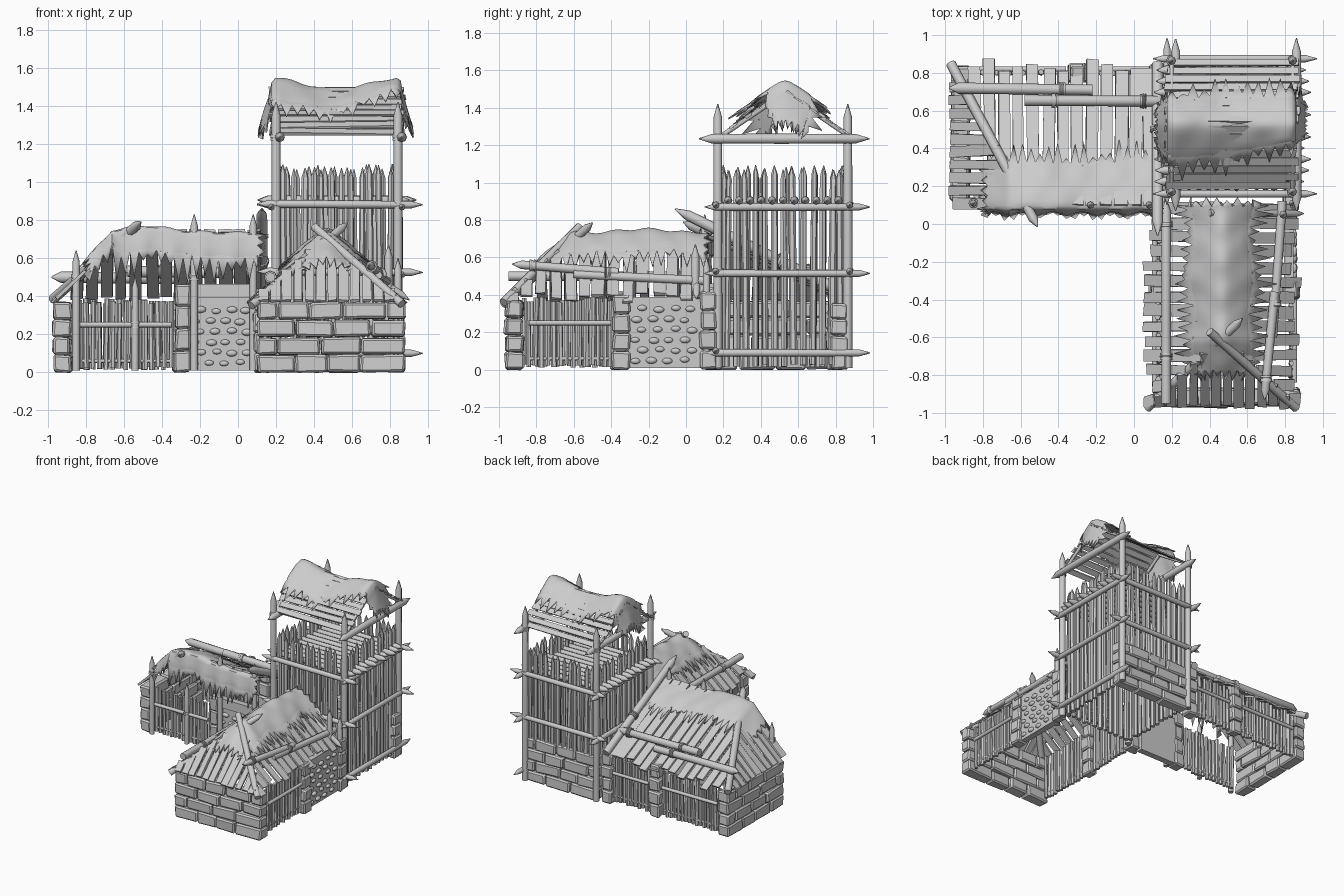
import bpy, bmesh, math, random
from mathutils import Vector as V, Matrix as M

if "Cube" in bpy.data.objects:
    bpy.data.objects.remove(bpy.data.objects["Cube"])
random.seed(4)
rnd = random.uniform

def finish(name, bm, smooth=True, bevel=0, solid=0):
    bmesh.ops.recalc_face_normals(bm, faces=bm.faces[:])
    me = bpy.data.meshes.new(name)
    bm.to_mesh(me); bm.free()
    ob = bpy.data.objects.new(name, me)
    bpy.context.collection.objects.link(ob)
    if smooth:
        bpy.context.view_layer.objects.active = ob
        bpy.ops.object.select_all(action='DESELECT')
        ob.select_set(True)
        bpy.ops.object.shade_smooth_by_angle(angle=math.radians(50))
    if bevel:
        m = ob.modifiers.new('bevel', 'BEVEL'); m.width = bevel; m.segments = 1
    if solid:
        m = ob.modifiers.new('solid', 'SOLIDIFY'); m.thickness = solid; m.offset = 0
    return ob

def log(bm, p, q, r, tip0=0.0, tip1=0.06, n=8):
    """Round timber from p to q, sharpened over tip0 / tip1."""
    p, q = V(p), V(q)
    L = (q - p).length
    rot = (q - p).to_track_quat('Z', 'Y').to_matrix()
    prof = ([(0, r * .12), (tip0, r)] if tip0 else [(0, r)]) + [(L / 2, r * rnd(.93, 1.07))]
    prof += [(L - tip1, r * .95), (L, r * .12)] if tip1 else [(L, r * .95)]
    rings = [[bm.verts.new(p + rot @ V((R * math.cos(math.tau * k / n), R * math.sin(math.tau * k / n), z)))
              for k in range(n)] for z, R in prof]
    for a, b in zip(rings, rings[1:]):
        for k in range(n):
            bm.faces.new((a[k], a[(k + 1) % n], b[(k + 1) % n], b[k]))
    bm.faces.new(rings[0]); bm.faces.new(rings[-1])

def wrap(bm, p, d, r):
    """Rope binding: three rings around a timber at p along d."""
    d = V(d).normalized()
    for i in (-1, 0, 1):
        c = V(p) + d * i * .012
        log(bm, c - d * .005, c + d * .005, r, 0, 0)

def box(bm, c, ax, ay, az, jit=0.0):
    """Box at c with full edge vectors ax, ay, az."""
    m = M((ax, ay, az)).transposed().to_4x4()
    m.translation = V(c)
    for v in bmesh.ops.create_cube(bm, size=1, matrix=m)['verts']:
        v.co += V((rnd(-jit, jit), rnd(-jit, jit), rnd(-jit, jit)))

def plank(bm, p, q, side, w, t=.014):
    p, q, s = V(p), V(q), V(side).normalized()
    box(bm, (p + q) / 2, q - p, s * w, (q - p).cross(s).normalized() * t, .004)

def bricks(bm, a, b, h=.37, rows=4, t=.09):
    """Staggered stone courses from a to b on plan."""
    a, b = V((*a, 0)), V((*b, 0))
    L = (b - a).length; d = (b - a) / L; nrm = d.cross(V((0, 0, 1)))
    for k in range(rows):
        x = 0
        first = .11 if k % 2 else .2
        while x < L - .01:
            w = first if x == 0 else rnd(.16, .23)
            if L - x - w < .08: w = L - x
            box(bm, a + d * (x + w / 2) + V((0, 0, h / rows * (k + .5))) + nrm * rnd(-.006, .006),
                d * (w - .006), nrm * t * rnd(.92, 1.1), V((0, 0, h / rows - .004)), .006)
            x += w

def column(bm, x, y, h=.4, sx=.09, sy=.09, rows=4):
    for k in range(rows):
        box(bm, (x, y, h / rows * (k + .5)), V((sx * rnd(.85, 1.15), 0, 0)), V((0, sy * rnd(.85, 1.15), 0)),
            V((0, 0, h / rows - .004)), .006)

def fence(bm, a, b, z0, z1, step, r, tip, rail=None, out=(0, 0), lean=.006):
    """Row of upright stakes from a to b, with an optional rail."""
    a, b = V((*a, 0)), V((*b, 0))
    n = round((b - a).length / step)
    for i in range(n + 1):
        p = a.lerp(b, i / n)
        j = V((rnd(-lean, lean), rnd(-lean, lean), 0))
        log(bm, p + V((0, 0, z0 + rnd(-.008, .008))), p + j + V((0, 0, z1 + rnd(-.015, .015))), r * rnd(.85, 1.15), 0, tip, 6)
    if rail:
        o = V((*out, rail)); log(bm, a + o, b + o, .014, 0, 0)

def hide(name, fn, nu=36, nv=16):
    """Draped skin fn(u, v), u 0..1, v -1..1, with torn edges."""
    bm = bmesh.new(); g = []
    for i in range(nu + 1):
        row = []
        for j in range(nv + 1):
            u, v = i / nu, -1 + 2 * j / nv
            if j in (0, nv): v *= rnd(.92, 1.35) if i % 2 else rnd(.76, .9)
            elif j in (1, nv - 1): v *= .85
            if i in (0, nu): u += (rnd(0, .035) if j % 2 else -.03) * (1 if i else -1)
            p = fn(u, v)
            row.append(bm.verts.new(p + V((0, 0, .006 * math.sin(u * 31) * math.cos(v * 5)))))
        g.append(row)
    for i in range(nu):
        for j in range(nv):
            bm.faces.new((g[i][j], g[i + 1][j], g[i + 1][j + 1], g[i][j + 1]))
    finish(name, bm, True, 0, .008)

X0, X1, Y0, Y1 = .2, .84, .17, .865
# Tower frame: corner posts, rails, top beams, rafters
bm = bmesh.new()
for x in (X0, X1):
    for y in (Y0, Y1):
        log(bm, (x, y, .01), (x, y, 1.42), .024, 0, .07)
    log(bm, (x + .02, .07, 1.235), (x + .02, .98, 1.235), .026, .07, .07)
    for y in (.19, .87):
        log(bm, (x, y, 1.25), (x, .53, 1.48), .013, 0, 0)
for z in (.1, .525, .88):
    log(bm, (.1, Y0 - .01, z + .005), (.97, Y0 - .01, z), .02, .06, .06)
    log(bm, (X1 + .02, .1, z - .01), (X1 + .02, .985, z - .01), .02, .06, .06)
    if z > .2:
        log(bm, (.1, Y1 + .01, z), (.97, Y1 + .01, z), .02, .06, .06)
        log(bm, (X0 - .025, .1, z - .01), (X0 - .025, .985, z - .01), .02, .06, .06)
finish('tower_frame', bm)

# Tower palisade and floor logs
bm = bmesh.new()
fence(bm, (.24, .195), (.80, .195), .02, 1.08, .052, .018, .05, lean=.012)
fence(bm, (.82, .22), (.82, .83), .02, 1.08, .052, .018, .05, lean=.012)
fence(bm, (.265, .84), (.815, .84), .3, 1.08, .052, .018, .05, lean=.012)
fence(bm, (.215, .22), (.215, .83), .02, 1.08, .052, .018, .05, lean=.012)
finish('tower_palisade', bm)
bm = bmesh.new()
for i in range(11):
    y = .225 + i * .059
    log(bm, (.1 + rnd(0, .02), y, .905), (.92 + rnd(-.02, .02), y, .905), .023, .05, .05)
finish('tower_floor', bm)

# Tower roof boards and skin
bm = bmesh.new()
for s in (-1, 1):
    for k in range(8):
        y, z = .53 + s * (.325 - k * .043), 1.265 + k * .031
        plank(bm, (.175 + rnd(-.015, .015), y, z), (.865 + rnd(-.015, .015), y, z + rnd(-.005, .005)), (0, 1, -s * .72), .041, .013)
finish('tower_roof_boards', bm, False)
def tower_skin(u, v):
    t = (u - .5) * 1.04
    over = max(0, abs(t) - .33)
    x = .515 + math.copysign(min(abs(t), .33) + over * .35, t)
    half = (.175 + .06 * math.sin(u * 4.2 + .6) if v < 0 else .16 + .04 * u) * (1 - over * 2)
    dy = v * half
    z = 1.515 - .03 * math.cos((u - .5) * 9) * (abs(u - .5) < .36) - .72 * (math.hypot(dy, .03) - .03) - over * 1.1
    return V((x, .53 + dy, z))
hide('tower_roof_skin', tower_skin)

# Stone: end walls, tower base, columns
bm = bmesh.new()
bricks(bm, (.1, -.92), (.88, -.92))
bricks(bm, (-.92, .84), (-.92, .12))
bricks(bm, (.87, .82), (.2, .82), .36)
for p in [(-.29, .14, .46), (.13, .13, .44), (-.3, .8, .42), (.83, -.345, .4), (.83, .12, .42), (.13, -.36, .42), (.13, .8, .4)]:
    column(bm, *p)
finish('stone_walls', bm, False, .011)

# Rendered wall panels with set cobbles
bm = bmesh.new()
box(bm, (-.09, .15, .2), V((.33, 0, 0)), V((0, .05, 0)), V((0, 0, .38)))
box(bm, (.82, -.11, .2), V((.05, 0, 0)), V((0, .4, 0)), V((0, 0, .38)))
box(bm, (-.09, .13, .425), V((.34, 0, 0)), V((0, .06, 0)), V((0, 0, .07)), .006)
finish('rendered_walls', bm, False)
bm = bmesh.new()
for k in range(6):
    for i in range(4):
        s, z = i * .088 + (k % 2) * .035 + rnd(-.008, .008), .05 + k * .055 + rnd(-.006, .006)
        for c, sc in (((-.225 + s * .9, .122, z), (.028, .016, .017)), ((.848, -.265 + s * .98, z), (.016, .028, .017))):
            m = M.Translation(c) @ M.Diagonal((*sc, 1))
            bmesh.ops.create_icosphere(bm, subdivisions=2, radius=rnd(.85, 1.1), matrix=m)
finish('cobbles', bm)

# Low stick fences of both wings
bm = bmesh.new()
for a, b, o in [((-.83, .14), (-.35, .14), (0, -.02)), ((-.86, .8), (-.36, .8), (0, .02)), ((-.24, .8), (.16, .8), (0, .02)),
                ((.83, -.84), (.83, -.4), (.02, 0)), ((.13, -.86), (.13, -.42), (-.02, 0)), ((.13, -.3), (.13, .08), (-.02, 0))]:
    fence(bm, a, b, .02, .375, .034, .015, 0, .25, o)
    log(bm, (*a, .06), (*b, .06), .01, 0, 0)
finish('stick_fences', bm)

# Left wing roof: lean-to boards plus hipped end
bm = bmesh.new()
zl = lambda y: .745 - (y - .1) * .49
for i in range(13):
    x = -.84 + i * .077
    y0 = max(.1, .1 - (x + .57) / .527)
    y1 = .84 + rnd(-.04, .04)
    plank(bm, (x, y0, zl(y0)), (x + rnd(-.012, .012), y1, zl(y1)), (1, 0, 0), rnd(.055, .07))
for i in range(11):
    y = .11 + i * .068
    xa, xb = -.97 + rnd(-.015, .02), -.57 - (y - .1) * .527
    plank(bm, (xa, y, .375 + (xa + .97) * .93), (xb, y + rnd(-.01, .01), .375 + (xb + .97) * .93), (0, 1, 0), rnd(.045, .06))
finish('left_roof_boards', bm, False)
def left_skin(u, v):
    x = -.8 + .93 * u
    top = .768 + .03 * math.exp(-((x + .48) / .15) ** 2) - 1.05 * max(0, -.66 - x) - .02 * max(0, x + .3)
    w = (v + 1) / 2
    if w < .42:                                # hanging front flap
        k = 1 - w / .42
        return V((x, .085 - .04 * k + .012 * math.sin(x * 40) * k, top - .03 - (.18 if x > -.66 else .1) * k ** 1.2))
    k = (w - .42) / .58
    return V((x, .085 + .28 * k, top - .03 * (1 - k) ** 4 - .135 * k))
hide('left_roof_skin', left_skin, 40, 18)

# Front wing roof: gable boards plus hipped end
bm = bmesh.new()
for i in range(14):
    y = -.93 + i * .078
    k = max(0, (-.6 - y) / .37)
    for s in (-1, 1):
        e = .40 + rnd(-.04, .02)
        y2 = y + rnd(-.012, .012)
        plank(bm, (.465 + s * .4 * k, y, .715 - .35 * k), (.465 + s * e, y2, .715 - .85 * e), (0, 1, 0), rnd(.048, .065))
for i in range(12):
    x = .135 + i * .06
    yt = -.6 - .37 * abs(x - .465) / .4
    yb = -.965 + rnd(-.01, .01)
    plank(bm, (x, yb, .375), (x, yt, .375 + (yt + .97) * .93), (1, 0, 0), rnd(.045, .055))
finish('front_roof_boards', bm, False)
def front_skin(u, v):
    y = -.8 + .92 * u
    over = max(0, -.61 - y)
    dx = v * (.2 + .02 * math.sin(u * 14)) * (1 - over * 1.2)
    z = .75 - .88 * (math.hypot(dx, .035) - .035) * (1 - over * 3) - over * .9 - .02 * math.sin(u * 5) ** 2
    return V((.465 + dx, y, z))
hide('front_roof_skin', front_skin, 40, 16)

# Loose roof timbers, posts and rope bindings of the wings
bm = bmesh.new()
log(bm, (-.98, .72, .5), (-.22, .71, .49), .03, .05, 0)
log(bm, (-.58, .655, .53), (.17, .65, .52), .03, 0, .05)
log(bm, (-.97, .85, .385), (-.51, -.015, .79), .027, 0, .05)
log(bm, (.125, .85, .41), (.125, -.06, .86), .03, 0, .08)
log(bm, (.17, -.95, .5), (.17, .13, .5), .026, 0, .06)
log(bm, (.785, .12, .475), (.735, -.6, .51), .024, 0, 0)
log(bm, (.745, -.36, .52), (.69, -.93, .565), .024, .0, .05)
log(bm, (.07, -.975, .35), (.575, -.5, .785), .024, 0, .05)
log(bm, (.86, -.975, .36), (.4, -.57, .765), .024, 0, 0)
log(bm, (.4, .06, .71), (.9, .055, .38), .02, 0, .05)
for x, y, h, r in [(-.85, .11, .64, .02), (-.54, .115, .5, .018), (-.23, .1, .83, .02), (.08, .1, .83, .02),
                   (.79, .05, .67, .022), (.84, .11, .6, .02), (.14, -.9, .4, .018)]:
    log(bm, (x, y, .01), (x, y, h), r, 0, .06)
finish('wing_timbers', bm)
bm = bmesh.new()
for p, d, r in [((-.38, .713, .495), (1, 0, 0), .038), ((-.42, .654, .528), (1, 0, 0), .038), ((.05, .651, .522), (1, 0, 0), .038),
                ((.17, -.7, .5), (0, 1, 0), .033), ((.17, .0, .5), (0, 1, 0), .033), ((.747, -.42, .517), (0, 1, 0), .033),
                ((.7, -.82, .557), (0, 1, 0), .031), ((-.85, .11, .5), (0, 0, 1), .026), ((-.54, .115, .25), (0, 0, 1), .024),
                ((-.23, .1, .5), (0, 0, 1), .026), ((.125, .5, .583), (0, -.91, .45), .038)]:
    wrap(bm, p, d, r)
for x in (X0, X1):
    for y in (Y0, Y1):
        for z in (.525, .88, 1.235):
            wrap(bm, (x, y, z), (0, 0, 1), .03)
finish('rope_bindings', bm)
